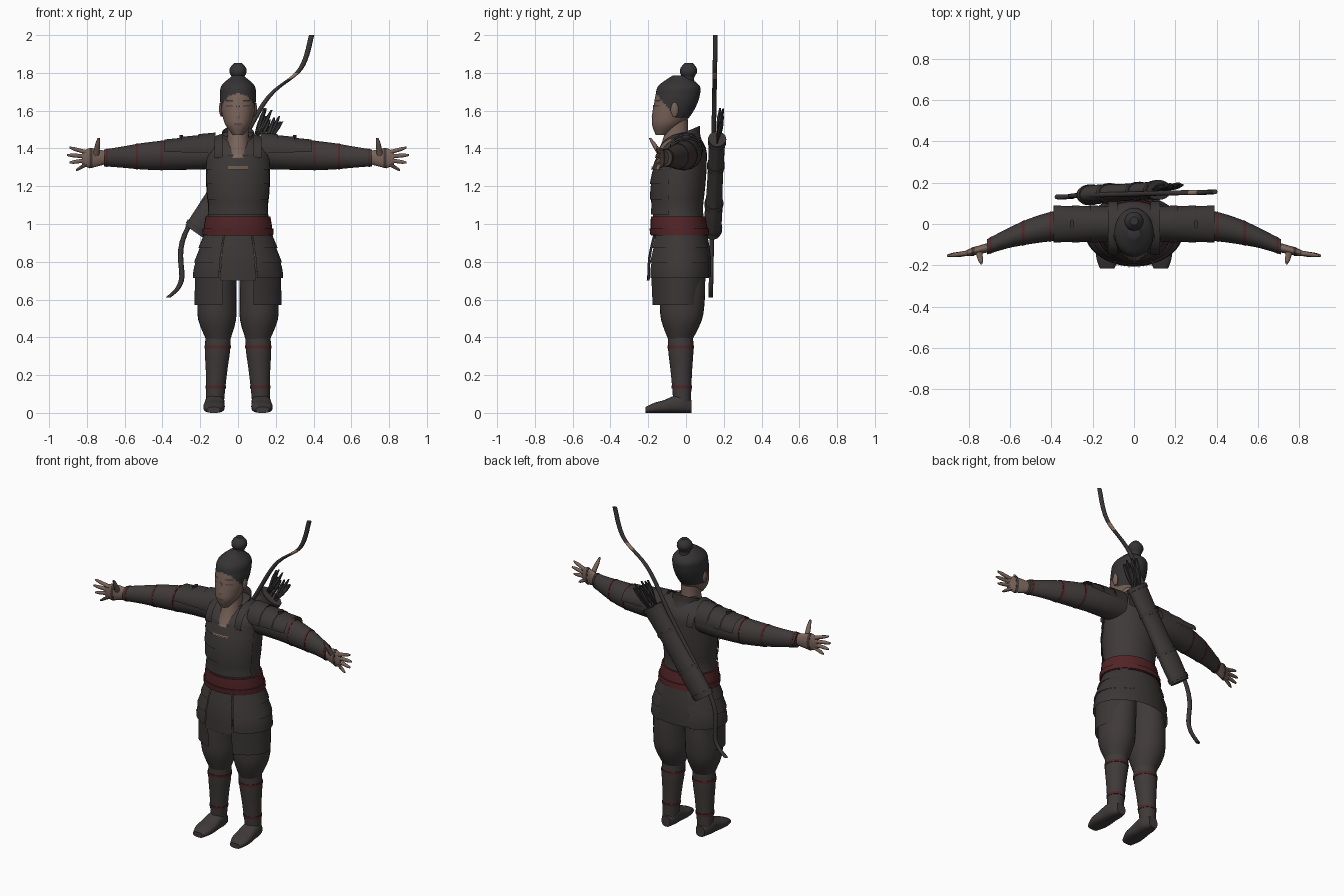
import bpy, bmesh, math, random
from mathutils import Vector

cube = bpy.data.objects.get("Cube")
if cube:
    bpy.data.objects.remove(cube)
random.seed(4)
X, Y, Z = Vector((1, 0, 0)), Vector((0, 1, 0)), Vector((0, 0, 1))
made = []


def material(name, *rgb):
    mat = bpy.data.materials.new(name)
    mat.use_nodes = True
    mat.diffuse_color = (*rgb, 1)
    shader = next(node for node in mat.node_tree.nodes if node.type == 'BSDF_PRINCIPLED')
    shader.inputs["Base Color"].default_value = (*rgb, 1)
    return mat


cloth = material("charcoal cloth", .05, .042, .041)
armour = material("dark armour", .044, .037, .037)
hair = material("black hair", .036, .033, .033)
skin = material("skin", .19, .125, .1)
red = material("dark red cloth", .085, .018, .02)
tan = material("tan trim", .3, .19, .13)
lip = material("lips and lids", .12, .07, .06)


def blend(values, t):
    """Read evenly spaced values at a fraction t."""
    if len(values) == 1:
        return values[0]
    place = t * (len(values) - 1)
    i = min(int(place), len(values) - 2)
    return values[i] + (values[i + 1] - values[i]) * (place - i)


def taper(start, end, radii, ratio=(1,), bow=(0, 0, 0)):
    """Evenly spaced stations (x, y, z, radius_u, radius_v) on a straight or bowed spine."""
    rows = []
    for i, radius in enumerate(radii):
        t = i / (len(radii) - 1)
        centre = Vector(start).lerp(Vector(end), t) + Vector(bow) * 4 * t * (1 - t)
        rows.append((*centre, radius, radius * blend(ratio, t)))
    return rows


def smooth_rows(rows, steps):
    """Catmull-Rom interpolation between the given stations."""
    padded = [rows[0], *rows, rows[-1]]
    out = []
    for i in range(len(rows) - 1):
        for k in range(steps):
            t = k / steps
            out.append([b + t / 2 * (c - a + t * (2 * a - 5 * b + 4 * c - d + t * (3 * (b - c) + d - a)))
                        for a, b, c, d in zip(*padded[i:i + 4])])
    return out + [list(rows[-1])]


def hug(rows, first, last, *grow, axis=2):
    """Stations that follow part of an existing shape, enlarged by grow."""
    dense = smooth_rows(rows, 50)
    out = []
    for t in (0, .5, 1):
        target = first + (last - first) * t
        x, y, z, a, b = min(dense, key=lambda row: abs(row[axis] - target))
        out.append((x, y, z, a + blend(grow, t), b + blend(grow, t)))
    return out


def loft(name, rows, *mats, u=X, v=Y, n=28, steps=3, arc=None, thick=.01, power=1, side=1, rule=None):
    """Skin elliptical stations; an arc makes a thick open plate instead of a closed tube."""
    bm = bmesh.new()
    start, end = arc or (0, 360)
    rings = []
    for x, y, z, a, b in smooth_rows(rows, steps):
        ring = []
        for i in range(n + bool(arc)):
            angle = math.radians(start + (end - start) * i / n)
            c, s = math.cos(angle), math.sin(angle)
            point = Vector((x, y, z)) + u * a * math.copysign(abs(c) ** power, c) \
                + v * b * math.copysign(abs(s) ** power, s)
            point.x *= side
            ring.append(bm.verts.new(point))
        rings.append(ring)
    for low, high in zip(rings, rings[1:]):
        for i in range(n):
            j = (i + 1) % len(low)
            bm.faces.new((low[i], low[j], high[j], high[i]))
    if arc:
        bmesh.ops.solidify(bm, geom=bm.faces[:], thickness=thick)
    else:
        bm.faces.new(rings[0])
        bm.faces.new(rings[-1])
    bmesh.ops.recalc_face_normals(bm, faces=bm.faces[:])
    if rule:
        for face in bm.faces:
            face.material_index = rule(face.calc_center_median())
    mesh = bpy.data.meshes.new(name)
    bm.to_mesh(mesh)
    bm.free()
    for mat in mats:
        mesh.materials.append(mat)
    part = bpy.data.objects.new(name, mesh)
    bpy.context.collection.objects.link(part)
    made.append(part)


def pair(name, rows, *mats, **options):
    for label, side in (("left", 1), ("right", -1)):
        loft(f"{label}_{name}", rows, *mats, side=side, **options)


# Head: hair is chosen by a sloping hairline
def hairline(point):
    return int(point.z > 1.56 and point.z > 1.5 - 1.2 * point.y)


head = taper((0, -.13, 1.47), (0, -.035, 1.785), (.025, .065, .083, .092, .095, .087, .03),
             ratio=(1.2, 1.25), bow=(0, .025, 0))
loft("head", head, skin, hair, n=56, steps=8, rule=hairline)
loft("hair_bun", taper((0, .01, 1.75), (0, .015, 1.853), (.035, .032, .045, .042, .02)), hair)
loft("nose", taper((0, -.165, 1.545), (0, -.167, 1.63), (.009, .016, .012, .009, .007)), skin, n=12)
pair("ear", taper((.088, -.06, 1.57), (.092, -.06, 1.64), (.01, .02, .02, .01), ratio=(.5,)),
     skin, u=Y, v=X, n=12)
for name, z, tall, mat in (("eyelid", 1.62, .01, lip), ("eyebrow", 1.65, .006, hair)):
    pair(name, hug(head, z, z + tall, .001), mat, arc=(286, 313), thick=.003, n=8)
loft("lips", hug(head, 1.523, 1.535, .001), lip, arc=(252, 288), thick=.003, n=10)

# Neck and the standing collar, higher at the back
loft("neck", taper((0, -.06, 1.35), (0, -.045, 1.55), (.075, .062, .055, .055), ratio=(1.4, 1)), skin)
loft("collar", taper((0, -.03, 1.39), (0, -.01, 1.485), (.105, .09, .084), ratio=(1.1, 1)),
     cloth, v=Vector((0, 1, .42)), arc=(-60, 240))

# Torso, breastplate bands, trim and straps
torso = taper((0, -.03, .92), (0, .01, 1.485), (.17, .166, .158, .166, .17, .17, .165, .075),
              ratio=(.8, .85, .83, .6), bow=(0, -.03, 0))
loft("torso", torso, cloth, n=36)
for k in range(4):
    low = 1.05 + .08 * k
    loft(f"breastplate_band_{k + 1}", hug(torso, low, low + .08, .01, .004), armour, arc=(200, 340))
for name, z in (("breastplate_trim", 1.36), ("upper_chest_stripe", 1.3), ("lower_chest_stripe", 1.29)):
    loft(name, hug(torso, z, z + .004, .014), tan, arc=(253, 287), thick=.004, n=12)
pair("shoulder_strap", taper((.08, -.02, 1.36), (.125, -.02, 1.36), (.13, .13), ratio=(.92, .8)),
     armour, u=Y, v=Z, arc=(-5, 185))
loft("sash", hug(torso, .94, 1.04, .016, .01), red, n=36)
loft("sash_knot_band", hug(torso, .945, .975, .02), red, n=36)

# Skirt: flared panels, with layered plates on the sides
skirt = taper((0, -.03, .97), (0, -.035, .57), (.172, .205, .232, .232, .23), ratio=(.8, .73, .66))
loft("front_skirt_panel", hug(skirt, .95, .7, 0, .008), armour, arc=(247, 293))
loft("front_skirt_trim", hug(skirt, .705, .7, .012), tan, arc=(248, 292), thick=.004)
loft("back_skirt_panel", hug(skirt, .95, .72, 0), armour, arc=(58, 122))
for k in range(3):
    top = .96 - .08 * k
    pair(f"side_skirt_plate_{k + 1}", hug(skirt, top, top - .085, -.002, .006), armour, arc=(-65, 64))
pair("hanging_thigh_plate", hug(skirt, .75, .57, -.006, 0), armour, arc=(-69, 58))
for k in range(6):
    z = .72 + .036 * k
    pair("skirt_stitch", hug(skirt, z, z + .014, .012), tan, arc=(292, 293), thick=.004, n=2)

# Legs, leg ties and shoes
pair("trouser_leg", taper((.105, -.03, .39), (.085, -.03, .9), (.065, .1, .103, .1, .095, .085),
                          ratio=(1, 1.2, 1.3), bow=(.015, .01, 0)), cloth)
shin = taper((.122, -.02, .04), (.104, -.03, .43), (.046, .051, .058, .067, .066))
pair("shin", shin, cloth)
for name, z in (("ankle_tie", .13), ("knee_tie", .34)):
    pair(name, hug(shin, z, z + .015, .003), red)
shoe = taper((.12, .03, 0), (.13, -.215, 0), (.03, .05, .052, .056, .054, .035),
             ratio=(1.1, .95, .85, .6, .5, .45))
pair("shoe", [(x, y, tall, wide, tall) for x, y, z, wide, tall in shoe], cloth, v=Z, power=.75)

# Arms with ties and layered shoulder plates
sleeve = taper((.12, 0, 1.375), (.71, -.11, 1.35), (.083, .08, .075, .07, .061, .048, .037),
               ratio=(1, 1.2), bow=(0, .04, 0))
pair("sleeve", sleeve, cloth, u=Y, v=Z)
for name, x in (("upper_arm_tie", .4), ("elbow_tie", .53), ("wrist_tie", .69)):
    pair(name, hug(sleeve, x, x + .01, .002, axis=0), red, u=Y, v=Z)
for k in range(3):
    x = .12 + .09 * k
    arch = 1.15 - .16 * k
    pair(f"shoulder_plate_{k + 1}", taper((x, 0, 1.385), (x + .09, 0, 1.385), (.086, .09),
                                          ratio=(arch, arch - .14)), armour, u=Y, v=Z, arc=(-4, 184))
pair("shoulder_knot", taper((.3, 0, 1.44), (.3, 0, 1.47), (.01, .01), ratio=(2.2,)), hair, n=12)

# Hands: the fingers fan out around the middle of the palm
palm = taper((.69, -.11, 1.352), (.825, -.145, 1.348), (.023, .022, .021, .018, .01), ratio=(1.4, 2.3, 3.4))
pair("palm", palm, skin, u=Y, v=Z)
pair("palm_strap", hug(palm, .77, .785, .002, axis=0), cloth, u=Y, v=Z)
for k, name in enumerate(("index", "middle", "ring", "little")):
    fan = 1.5 - k
    reach = .905 - .012 * (k - 1) ** 2
    pair(f"{name}_finger", taper((.8, -.14, 1.348 + .02 * fan), (reach, -.153, 1.345 + .04 * fan),
                                 (.013, .012, .011, .01, .005)), skin, u=Y, v=Z, n=10)
pair("thumb", taper((.752, -.13, 1.36), (.738, -.19, 1.455), (.018, .015, .013, .006)), skin, n=12)

# Quiver slung across the back, with arrows
foot, mouth = Vector((-.225, .14, .955)), Vector((.12, .165, 1.45))
across = Vector((.82, 0, -.57))
quiver = taper(foot, mouth, (.066, .07, .065, .064, .066, .07), ratio=(.68, .62))
loft("quiver", quiver, cloth, u=across)
for name, z in (("bottom", .965), ("lower", 1.1), ("upper", 1.3), ("top", 1.43)):
    loft(f"quiver_{name}_band", hug(quiver, z, z + .018, .005), armour, u=across)
for k in range(10):
    base = mouth + across * random.uniform(-.045, .045)
    lean = Vector((random.uniform(.04, .09), random.uniform(.01, .035), random.uniform(.1, .15)))
    loft(f"arrow_{k + 1}", taper(base - lean / 2, base + lean, (.004, .004, .004, .012, .012, .005)),
         hair, n=6, steps=1)

# Recurved bow behind the quiver, with a tan wrap on the upper limb
path = ((-.37, .61), (-.3, .7), (-.28, .95), (0, 1.4), (.16, 1.67), (.33, 1.82), (.39, 2))
loft("bow", [(x, .12 + .018 * z, z, .014, .012) for x, z in path], armour, tan,
     n=12, steps=8, rule=lambda point: int(1.77 < point.z < 1.81))

# Smooth shading with crisp edges
bpy.ops.object.select_all(action='DESELECT')
for part in made:
    part.select_set(True)
bpy.context.view_layer.objects.active = made[0]
bpy.ops.object.shade_smooth_by_angle(angle=math.radians(40))
